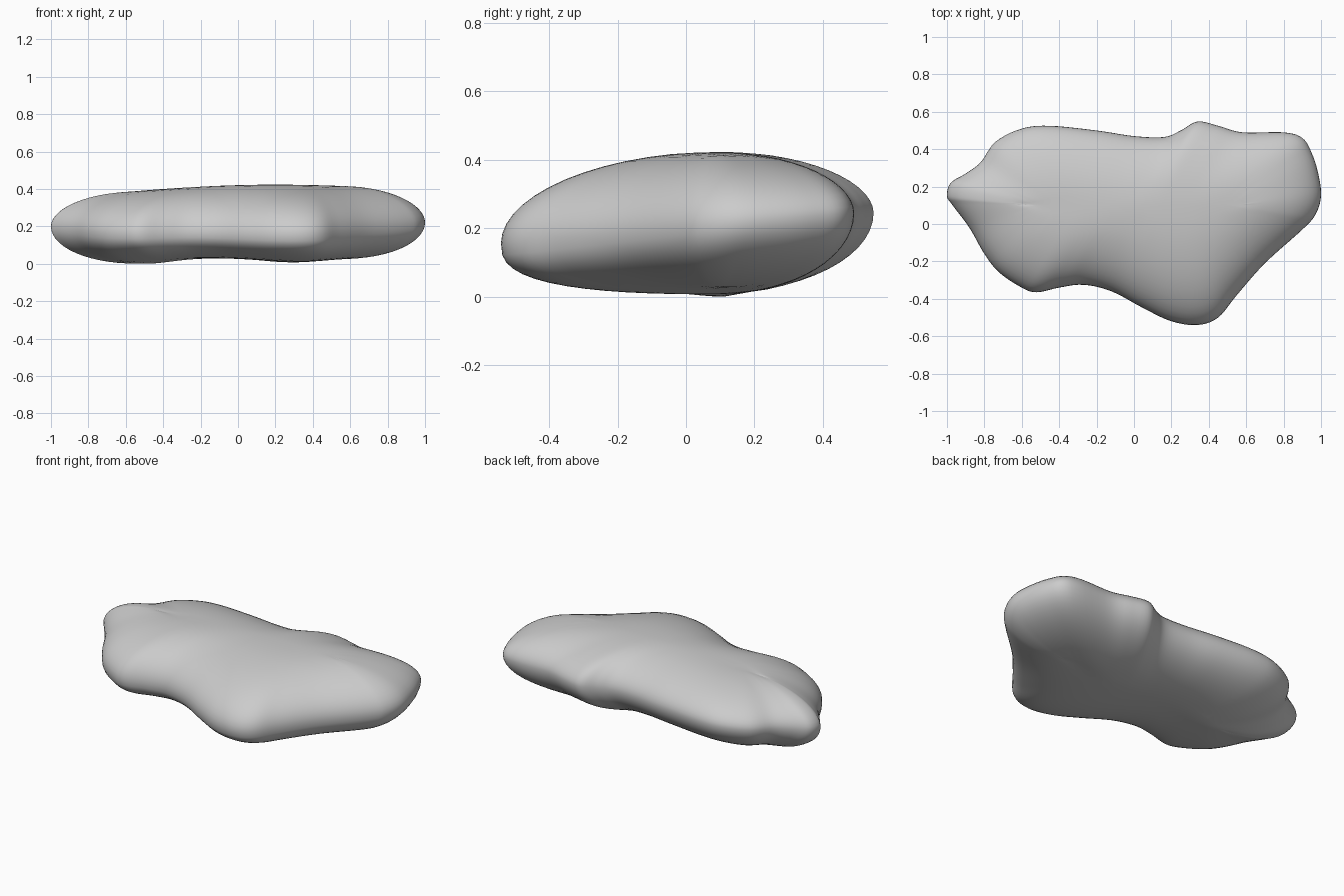
import bpy, bmesh, math
from mathutils import Vector

if "Cube" in bpy.data.objects:
    bpy.data.objects.remove(bpy.data.objects["Cube"])

# Plan outline: back and front edges, paired from the left tip to the right tip
LEFT, RIGHT = (-1, .15), (1, .15)
BACK = [(-.98, .22), (-.9, .27), (-.82, .33), (-.74, .44), (-.6, .51), (-.45, .525),
        (-.2, .5), (0, .47), (.16, .465), (.25, .5), (.34, .548), (.45, .525),
        (.58, .49), (.8, .49), (.9, .46), (.95, .38), (.985, .27)]
FRONT = [(-.97, .1), (-.88, -.02), (-.8, -.16), (-.72, -.26), (-.6, -.34), (-.52, -.365),
         (-.4, -.34), (-.27, -.325), (-.12, -.36), (.05, -.45), (.2, -.52), (.34, -.54),
         (.45, -.5), (.55, -.38), (.7, -.21), (.9, -.03), (.97, .05)]
SUB, RINGS = 5, 14


def smooth_loop(pts):
    """Closed Catmull-Rom curve through the points."""
    pts = [Vector(p) for p in pts]
    n, out = len(pts), []
    for i in range(n):
        a, b, c, d = (pts[(i + k) % n] for k in (-1, 0, 1, 2))
        for s in range(SUB):
            t = s / SUB
            out.append(.5 * (2 * b + (c - a) * t + (2 * a - 5 * b + 4 * c - d) * t * t
                             + (3 * b - a - 3 * c + d) * t ** 3))
    return out


def bump(x, centre):
    return math.exp(-((x - centre) / .2) ** 2)


def top_height(x):
    return .427 - .07 * (x - .2) ** 2


def bottom_height(x):
    return .032 - .03 * bump(x, -.5) - .022 * bump(x, .28)


loop = smooth_loop([LEFT] + BACK + [RIGHT] + FRONT[::-1])
n = len(loop)

# Pebble body: rounded strips run from the inner spine out to the edge, above and below
bm = bmesh.new()
columns = []
for i, p in enumerate(loop):
    q = loop[-i % n]
    sx = .55 * (p.x + q.x) / 2
    spine = Vector((sx, .1))
    edge_z = .2 + .08 * p.y + .01 * p.x
    col = []
    for j in range(-RINGS, RINGS + 1):
        r = math.cos(math.pi / 2 * j / RINGS)
        pos = spine.lerp(p, r)
        if j >= 0:
            power, peak = 1.95, top_height(sx)
        else:
            power, peak = min(2.9, max(2, 2.2 - 1.2 * p.y)), bottom_height(sx)
        k = max(0, 1 - max(r, 0) ** power) ** (1 / power)
        col.append(bm.verts.new((pos.x, pos.y, edge_z + (peak - edge_z) * k)))
    columns.append(col)
for i in range(n):
    a, b = columns[i], columns[(i + 1) % n]
    for j in range(2 * RINGS):
        bm.faces.new((a[j], a[j + 1], b[j + 1], b[j]))
bmesh.ops.remove_doubles(bm, verts=bm.verts, dist=1e-5)
for _ in range(3):
    bmesh.ops.smooth_vert(bm, verts=[v for v in bm.verts if abs(v.co.y - .1) < .12
                                     and abs(v.co.x) < .6],
                          factor=.5, use_axis_x=False, use_axis_y=False, use_axis_z=True)
bmesh.ops.recalc_face_normals(bm, faces=bm.faces)
low = min(v.co.z for v in bm.verts)
bmesh.ops.translate(bm, verts=bm.verts, vec=(0, 0, -low))

mesh = bpy.data.meshes.new("pebble")
bm.to_mesh(mesh)
bm.free()
mesh.shade_smooth()
bpy.context.collection.objects.link(bpy.data.objects.new("pebble", mesh))
